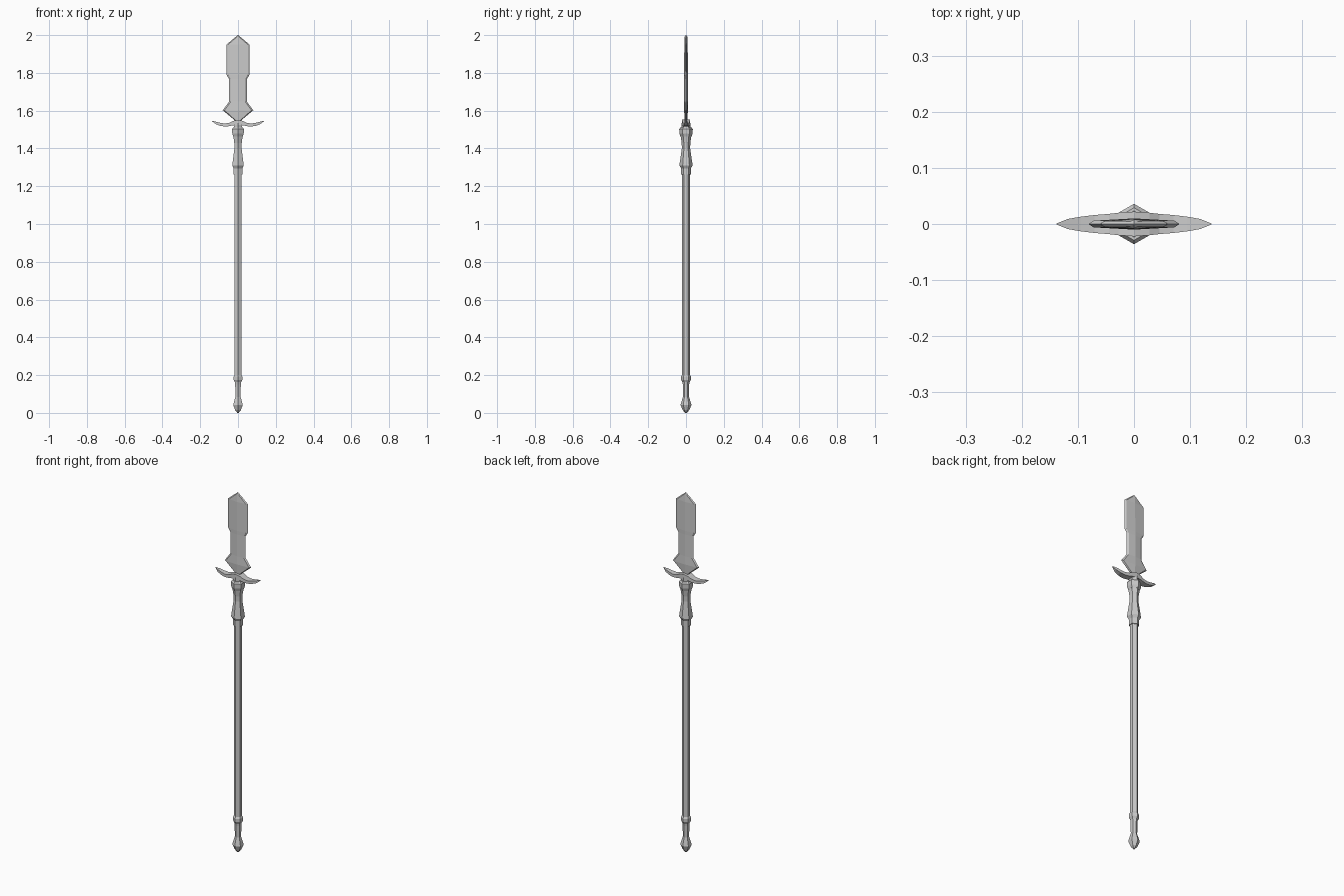
import bpy, bmesh, math

if "Cube" in bpy.data.objects:
    bpy.data.objects.remove(bpy.data.objects["Cube"])


def loft(name, rings):
    """Skin a list of equal-length vertex rings and cap both ends."""
    bm = bmesh.new()
    rows = [[bm.verts.new(p) for p in ring] for ring in rings]
    n = len(rows[0])
    for a, b in zip(rows, rows[1:]):
        for i in range(n):
            j = (i + 1) % n
            bm.faces.new((a[i], a[j], b[j], b[i]))
    bm.faces.new(rows[0])
    bm.faces.new(rows[-1])
    bmesh.ops.recalc_face_normals(bm, faces=bm.faces)
    me = bpy.data.meshes.new(name)
    bm.to_mesh(me)
    bm.free()
    ob = bpy.data.objects.new(name, me)
    bpy.context.collection.objects.link(ob)
    return ob


def hex_turned(name, profile):
    """Six-sided turned part from (radius, z) pairs, corners facing +-y."""
    angles = [math.radians(90 + 60 * i) for i in range(6)]
    return loft(name, [[(r * math.cos(a), r * math.sin(a), z) for a in angles]
                       for r, z in profile])


# Pommel at the foot
hex_turned("pommel", [(0.004, 0), (0.017, 0.014), (0.029, 0.042), (0.025, 0.056),
                      (0.016, 0.085), (0.017, 0.15), (0.019, 0.17)])
hex_turned("lower_ring", [(0.019, 0.163), (0.026, 0.175), (0.026, 0.193), (0.02, 0.203)])

# Long shaft
hex_turned("shaft", [(0.021, 0.19), (0.021, 1.27)])

# Socket that carries the blade
hex_turned("socket", [(0.026, 1.262), (0.026, 1.295), (0.035, 1.31), (0.033, 1.325),
                      (0.022, 1.40), (0.023, 1.43), (0.029, 1.468)])
hex_turned("upper_ring", [(0.029, 1.463), (0.035, 1.478), (0.036, 1.503), (0.029, 1.512)])
hex_turned("neck", [(0.024, 1.508), (0.024, 1.535)])

# Curved crossguard: (x, bottom z, top z, half depth), mirrored across x
half = [(0.0, 1.525, 1.552, 0.022), (0.028, 1.522, 1.545, 0.020),
        (0.045, 1.518, 1.536, 0.018), (0.07, 1.516, 1.532, 0.016),
        (0.095, 1.520, 1.536, 0.013), (0.118, 1.529, 1.542, 0.009),
        (0.138, 1.544, 1.547, 0.001)]
stations = [(-x, b, t, d) for x, b, t, d in half[:0:-1]] + half
loft("crossguard", [[(x, -d, b), (x, d, b), (x, d, t), (x, -d, t)]
                    for x, b, t, d in stations])


# Ridged blade with bevelled edges: (z, half width, half thickness)
def blade_ring(z, w, t):
    s = max(w - 0.009, w * 0.5)
    e = t * 0.6
    return [(w, 0, z), (s, e, z), (0, t, z), (-s, e, z),
            (-w, 0, z), (-s, -e, z), (0, -t, z), (s, -e, z)]


loft("blade", [blade_ring(*s) for s in [
    (1.54, 0.006, 0.007), (1.602, 0.081, 0.010), (1.648, 0.047, 0.010),
    (1.768, 0.047, 0.010), (1.79, 0.061, 0.010), (1.95, 0.061, 0.009),
    (1.99, 0.013, 0.008), (2.0, 0.001, 0.001)]])
